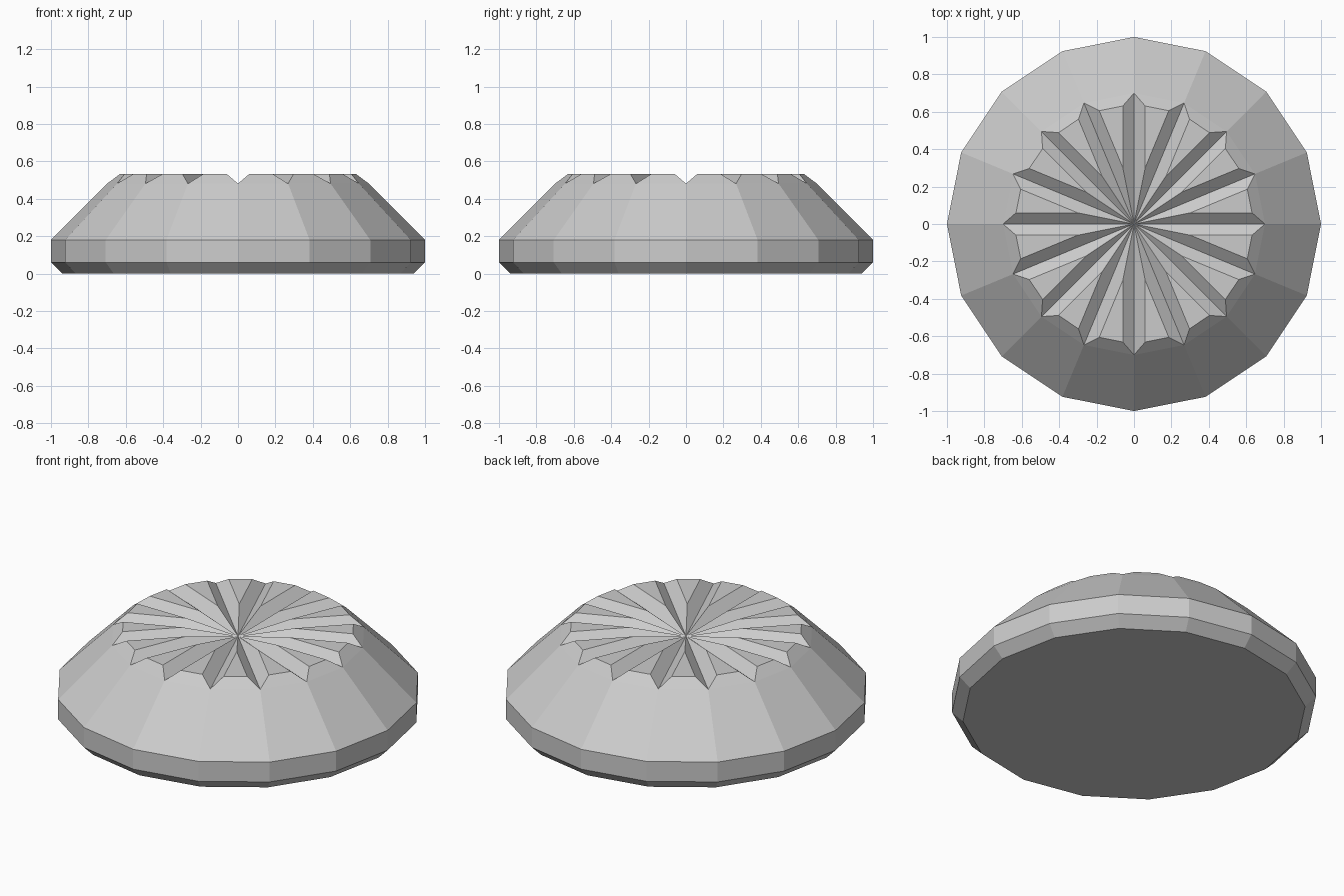
import bpy, bmesh
from math import cos, sin, pi, tan

if "Cube" in bpy.data.objects:
    bpy.data.objects.remove(bpy.data.objects["Cube"])

N = 16                      # sides and grooves
STEP = 2 * pi / N
TOP, FLOOR = 0.532, 0.481   # land height, groove floor height
HALF = 0.06                 # groove half width
bm = bmesh.new()


def at(i, u, v, z):
    """Vertex at distance u along groove axis i, offset v sideways."""
    a = i * STEP
    return bm.verts.new((u * cos(a) - v * sin(a), u * sin(a) + v * cos(a), z))


def ring(r, z):
    return [at(i, r, 0, z) for i in range(N)]


# Outer profile: bottom chamfer, upright rim, sloping crown
rings = [ring(r, z) for r, z in
         ((0.94, 0), (1.0, 0.06), (1.0, 0.18), (0.70, FLOOR))]
bm.faces.new(rings[0][::-1])
for lo, hi in zip(rings, rings[1:]):
    for i in range(N):
        j = (i + 1) % N
        bm.faces.new((lo[i], lo[j], hi[j], hi[i]))

# Top: radial V grooves with wedge lands between them
tips = rings[-1]
centre = bm.verts.new((0, 0, FLOOR))
left = [at(i, 0.631, HALF, TOP) for i in range(N)]
right = [at(i, 0.631, -HALF, TOP) for i in range(N)]
meet = [at(i, HALF / tan(STEP / 2), HALF, TOP) for i in range(N)]
for i in range(N):
    j = (i + 1) % N
    bm.faces.new((tips[i], tips[j], right[j], left[i]))
    bm.faces.new((meet[i], left[i], right[j]))
    bm.faces.new((centre, tips[i], left[i], meet[i]))
    bm.faces.new((centre, meet[i], right[j], tips[j]))

bmesh.ops.recalc_face_normals(bm, faces=bm.faces[:])
mesh = bpy.data.meshes.new("grooved_cap")
bm.to_mesh(mesh)
bm.free()
cap = bpy.data.objects.new("grooved_cap", mesh)
bpy.context.collection.objects.link(cap)
